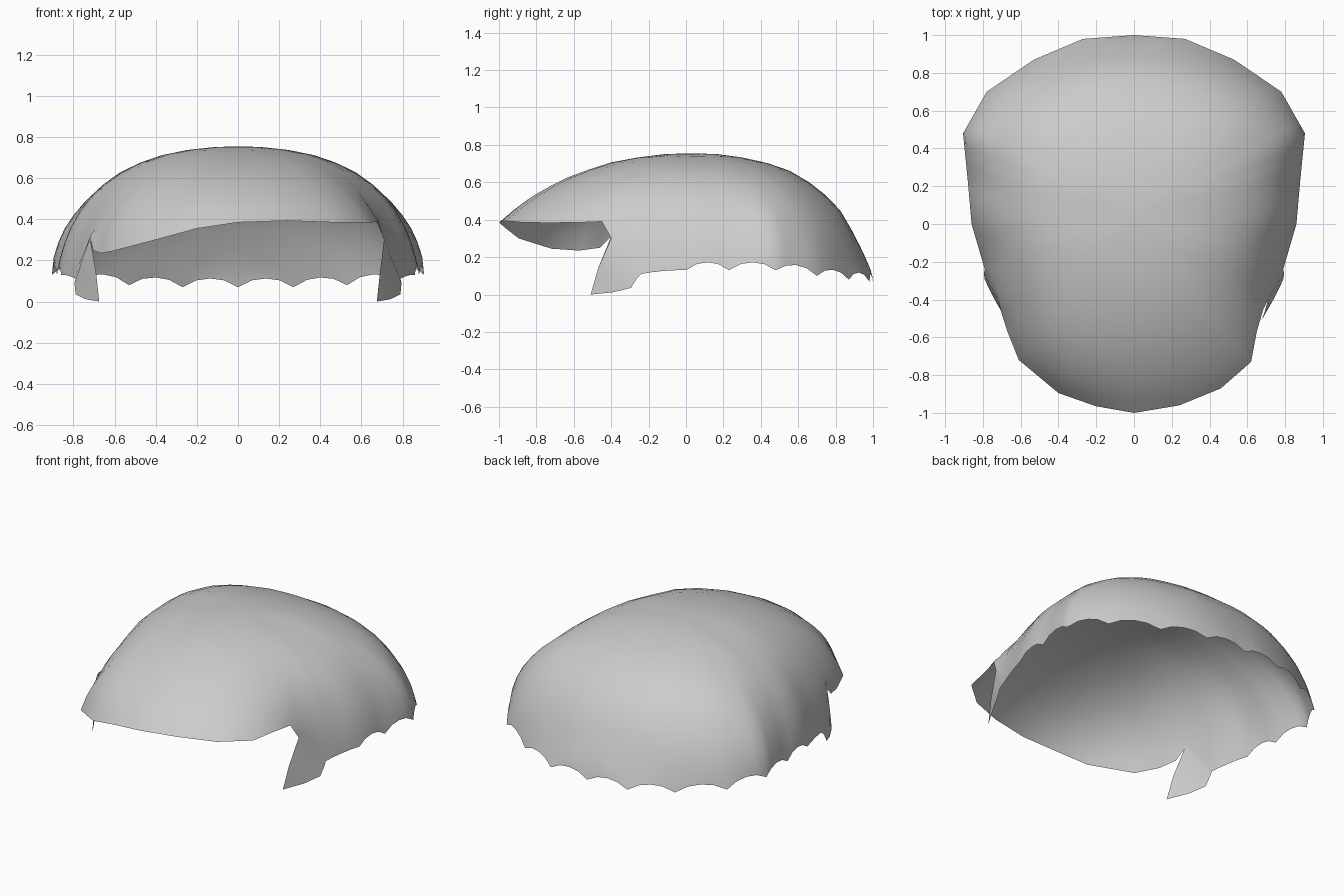
import bpy, bmesh, math

if "Cube" in bpy.data.objects:
    bpy.data.objects.remove(bpy.data.objects["Cube"])

# Front rim from one temple to the other: x, y, z (left side hangs lower)
front = [(-.72, -.40, .31), (-.705, -.46, .25), (-.67, -.57, .235), (-.61, -.72, .245),
         (-.40, -.895, .30), (-.20, -.965, .355), (0, -1, .385), (.24, -.96, .393),
         (.46, -.87, .385), (.62, -.73, .383), (.65, -.57, .385), (.685, -.45, .39),
         (.71, -.40, .30)]
# Scallop tips from ear to the middle of the nape, mirrored for the other side
tips = [(.79, -.24, .11), (.86, 0, .13), (.88, .23, .13), (.905, .48, .13),
        (.78, .70, .10), (.53, .87, .08), (.27, .98, .07), (0, 1, .07)]
# Dome: height of the centre line and half width along y
ridge = [(-1, .385), (-.85, .505), (-.65, .62), (-.4, .71), (-.13, .755), (.2, .755),
         (.38, .72), (.55, .67), (.69, .58), (.81, .48), (.9, .315), (.98, .15), (1, .08)]
width = [(-1, .56), (-.87, .645), (-.73, .715), (-.45, .74), (-.24, .80), (0, .865),
         (.23, .89), (.48, .905), (.7, .795), (.87, .57), (1, .40)]
CENTRE_Y, FLOOR = .03, .12


def lerp(table, y):
    for (a, u), (b, v) in zip(table, table[1:]):
        if y <= b:
            return u + (v - u) * (y - a) / (b - a)
    return table[-1][1]


def dome(x, y):
    h = max(0, 1 - (abs(x) / lerp(width, y)) ** 2.4) ** .5
    top = lerp(ridge, y)
    low = min(FLOOR, top)
    return low + (top - low) * h


def scalloped(points):
    out = []
    for i, (a, b) in enumerate(zip(points, points[1:])):
        lift = 0.006 if i == 0 else 0.042
        for k in range(4):
            t = k / 4
            p = [u + (v - u) * t for u, v in zip(a, b)]
            p[2] += lift * math.sin(math.pi * t) ** .7 if k else 0
            out.append(p)
    return out + [list(points[-1])]


side = scalloped(tips)
rim = [list(p) for p in front] + side + [[-x, y, z] for x, y, z in side[-2::-1]]
n = len(rim)

# Cap of hair: columns run from the rim up to the crown, rim detail fading upward
bm = bmesh.new()
crown = bm.verts.new((0, CENTRE_Y, dome(0, CENTRE_Y)))
RHO = [1, .99, .965, .93, .88, .82, .74, .65, .54, .42, .28, .14]
columns = []
for x, y, z in rim:
    gap = z - dome(x, y)
    col = []
    for r in RHO:
        px, py = x * r, CENTRE_Y + (y - CENTRE_Y) * r
        col.append(bm.verts.new((px, py, dome(px, py) + gap * r ** 10)))
    columns.append(col)
for i in range(n):
    a, b = columns[i], columns[(i + 1) % n]
    for j in range(len(RHO) - 1):
        bm.faces.new((a[j], b[j], b[j + 1], a[j + 1]))
    bm.faces.new((a[-1], b[-1], crown))

# Even out the dome above the rim
upper = [v for col in columns for v in col[2:]]
for _ in range(3):
    bmesh.ops.smooth_vert(bm, verts=upper, factor=.3, use_axis_z=True)


# Sideburns: tapering flaps grown from the rim below each temple
def sideburn(upper_front, upper_back, s):
    rows = [(upper_front, upper_back)]
    for f, b in [((.69, -.47, .14), (.795, -.26, .09)),
                 ((.675, -.51, 0), (.79, -.295, .035))]:
        mid = ((f[0] + b[0]) / 2 + .01, (f[1] + b[1]) / 2 + .01, (f[2] + b[2]) / 2 - .006)
        rows.append([bm.verts.new((s * p[0], p[1], p[2])) for p in (f, mid, b)])
    top, m, low = rows
    bm.faces.new((top[0], m[0], m[1]))
    bm.faces.new((top[0], m[1], m[2], top[1]))
    for k in range(2):
        bm.faces.new((m[k], low[k], low[k + 1], m[k + 1]))


sideburn(columns[len(front) - 1][0], columns[len(front)][0], 1)
sideburn(columns[0][0], columns[-1][0], -1)

bmesh.ops.recalc_face_normals(bm, faces=bm.faces)
mesh = bpy.data.meshes.new("hair_cap")
bm.to_mesh(mesh)
bm.free()
hair = bpy.data.objects.new("hair_cap", mesh)
bpy.context.collection.objects.link(hair)
bpy.context.view_layer.objects.active = hair
hair.select_set(True)
bpy.ops.object.shade_smooth_by_angle(angle=math.radians(60))
